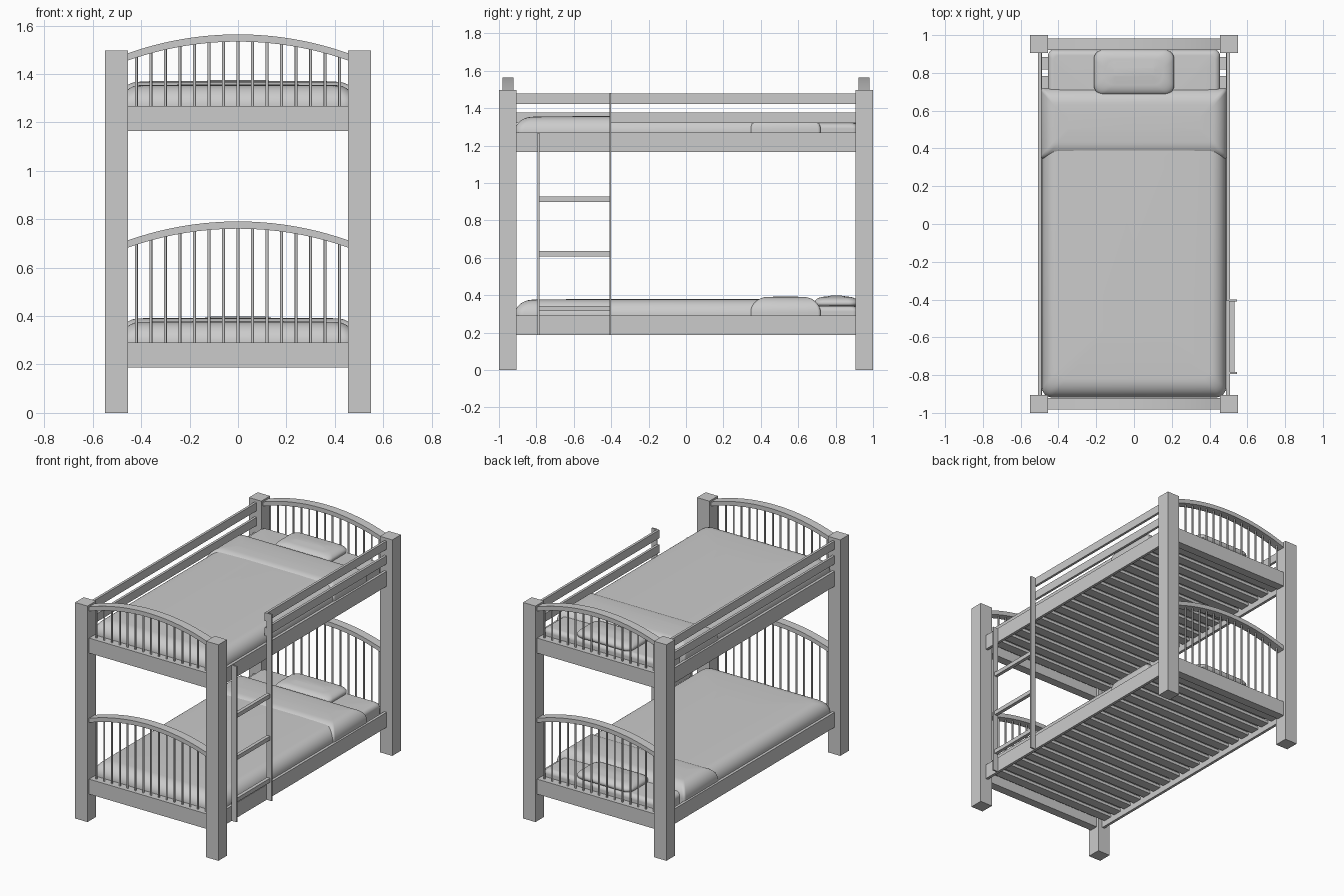
import bpy, bmesh
from math import sin, cos, pi, sqrt

if "Cube" in bpy.data.objects:
    bpy.data.objects.remove(bpy.data.objects["Cube"])


def finish(name, bm, smooth=False):
    bmesh.ops.recalc_face_normals(bm, faces=bm.faces[:])
    me = bpy.data.meshes.new(name)
    bm.to_mesh(me)
    bm.free()
    ob = bpy.data.objects.new(name, me)
    bpy.context.collection.objects.link(ob)
    if smooth:
        bpy.ops.object.select_all(action='DESELECT')
        ob.select_set(True)
        bpy.context.view_layer.objects.active = ob
        bpy.ops.object.shade_smooth_by_angle(angle=0.7)
    return ob


def add_box(bm, x0, x1, y0, y1, z0, z1):
    vs = bmesh.ops.create_cube(bm, size=1)['verts']
    for v in vs:
        v.co = (x0 + (v.co.x + .5) * (x1 - x0),
                y0 + (v.co.y + .5) * (y1 - y0),
                z0 + (v.co.z + .5) * (z1 - z0))


def box(name, *dims):
    bm = bmesh.new()
    add_box(bm, *dims)
    return finish(name, bm)


def add_loft(bm, rings):
    rows = [[bm.verts.new(p) for p in r] for r in rings]
    n = len(rows[0])
    for a, b in zip(rows, rows[1:]):
        for i in range(n):
            j = (i + 1) % n
            bm.faces.new((a[i], a[j], b[j], b[i]))
    bm.faces.new(rows[0])
    bm.faces.new(rows[-1])


def outline(hx, y0, y1, z, r):
    # rounded rectangle, counter-clockwise
    pts = []
    for k, (sx, cy) in enumerate([(1, y1 - r), (-1, y1 - r), (-1, y0 + r), (1, y0 + r)]):
        for i in range(7):
            a = k * pi / 2 + i * pi / 12
            pts.append((sx * (hx - r) + r * cos(a), cy + r * sin(a), z))
    return pts


def soft_block(name, hx, y0, y1, z0, z1, rx, ry, rz, corner, bottom=0.0, crown=0.003):
    # cushion-like block with an elliptical top edge
    rings = []
    if bottom:
        for i in range(6):
            t = pi / 2 * (1 - i / 6)
            f = 1 - cos(t)
            rings.append(outline(hx - rx * f, y0 + ry * f, y1 - ry * f, z0 + bottom * (1 - sin(t)), corner))
    else:
        rings.append(outline(hx, y0, y1, z0, corner))
    for i in range(11):
        t = pi / 2 * i / 10
        f = 1 - cos(t)
        rings.append(outline(hx - rx * f, y0 + ry * f, y1 - ry * f, z1 - crown - rz + rz * sin(t), corner))
    m = min(hx - rx, (y1 - y0) / 2 - ry) * 0.6
    c = min(corner, 0.01)
    rings.append(outline(hx - rx - m, y0 + ry + m, y1 - ry - m, z1, c))
    bm = bmesh.new()
    add_loft(bm, rings)
    return finish(name, bm, True)


# corner posts
for sx, side in ((-1, 'left'), (1, 'right')):
    for sy, end in ((-1, 'front'), (1, 'back')):
        cx, cy = sx * .5025, sy * .9525
        box(f'{end}_{side}_post', cx - .0475, cx + .0475, cy - .0475, cy + .0475, 0, 1.498)

R = (.455 ** 2 + .078 ** 2) / (2 * .078)


def arch_z(x, top):
    return top - R + sqrt(R * R - x * x)


for level, base, arch_top in (('lower', .187, .791), ('upper', 1.165, 1.564)):
    top = base + .104
    # end boards: rail, arched cap and spindles
    for sy, end in ((-1, 'footboard'), (1, 'headboard')):
        cy = sy * .952
        box(f'{level}_{end}_rail', -.46, .46, cy - .03, cy + .03, base, top)
        bm = bmesh.new()
        rings = []
        for i in range(33):
            x = -.46 + .92 * i / 32
            z = arch_z(x, arch_top)
            rings.append([(x, cy - .03, z - .03), (x, cy + .03, z - .03),
                          (x, cy + .03, z), (x, cy - .03, z)])
        add_loft(bm, rings)
        finish(f'{level}_{end}_arch', bm, True)
        bm = bmesh.new()
        for i in range(15):
            x = -.42 + .06 * i
            zt = arch_z(x, arch_top) - .02
            add_loft(bm, [[(x + .006 * cos(a * pi / 6), cy + .006 * sin(a * pi / 6), z)
                           for a in range(12)] for z in (top - .01, zt)])
        finish(f'{level}_{end}_spindles', bm, True)
    # side rails
    for sx, side in ((-1, 'left'), (1, 'right')):
        xs = sorted((sx * .488, sx * .507))
        box(f'{level}_{side}_side_rail', *xs, -.91, .91, base, top)
    # slats
    bm = bmesh.new()
    for i in range(18):
        y = -.85 + .1 * i
        add_box(bm, -.489, .489, y - .033, y + .033, base + .04, base + .06)
    finish(f'{level}_slats', bm)
    # bedding
    soft_block(f'{level}_mattress', .455, -.90, .922, base + .06, base + .158,
               .03, .03, .03, .03)
    soft_block(f'{level}_blanket', .486, -.918, .70, base + .065, base + .192,
               .08, .10, .085, .05)
    soft_block(f'{level}_blanket_fold', .493, .345, .72, base + .065, base + .206,
               .08, .09, .085, .015)
    soft_block(f'{level}_pillow', .213, .685, .922, base + .145, base + .211,
               .07, .06, .035, .05, bottom=.02, crown=.006)

# guard rails, the right pair stops at the ladder opening
for name, z0, z1 in (('top', 1.422, 1.479), ('middle', 1.32, 1.377)):
    box(f'left_{name}_guard_rail', -.507, -.49, -.91, .91, z0, z1)
    box(f'right_{name}_guard_rail', .49, .507, -.408, .91, z0, z1)

# ladder
box('ladder_short_upright', .504, .545, -.793, -.783, .187, 1.267)
box('ladder_tall_upright', .504, .545, -.41, -.40, .187, 1.481)
for i, z in enumerate((.329, .621, .913)):
    box(f'ladder_rung_{i + 1}', .509, .533, -.785, -.408, z - .014, z + .014)
